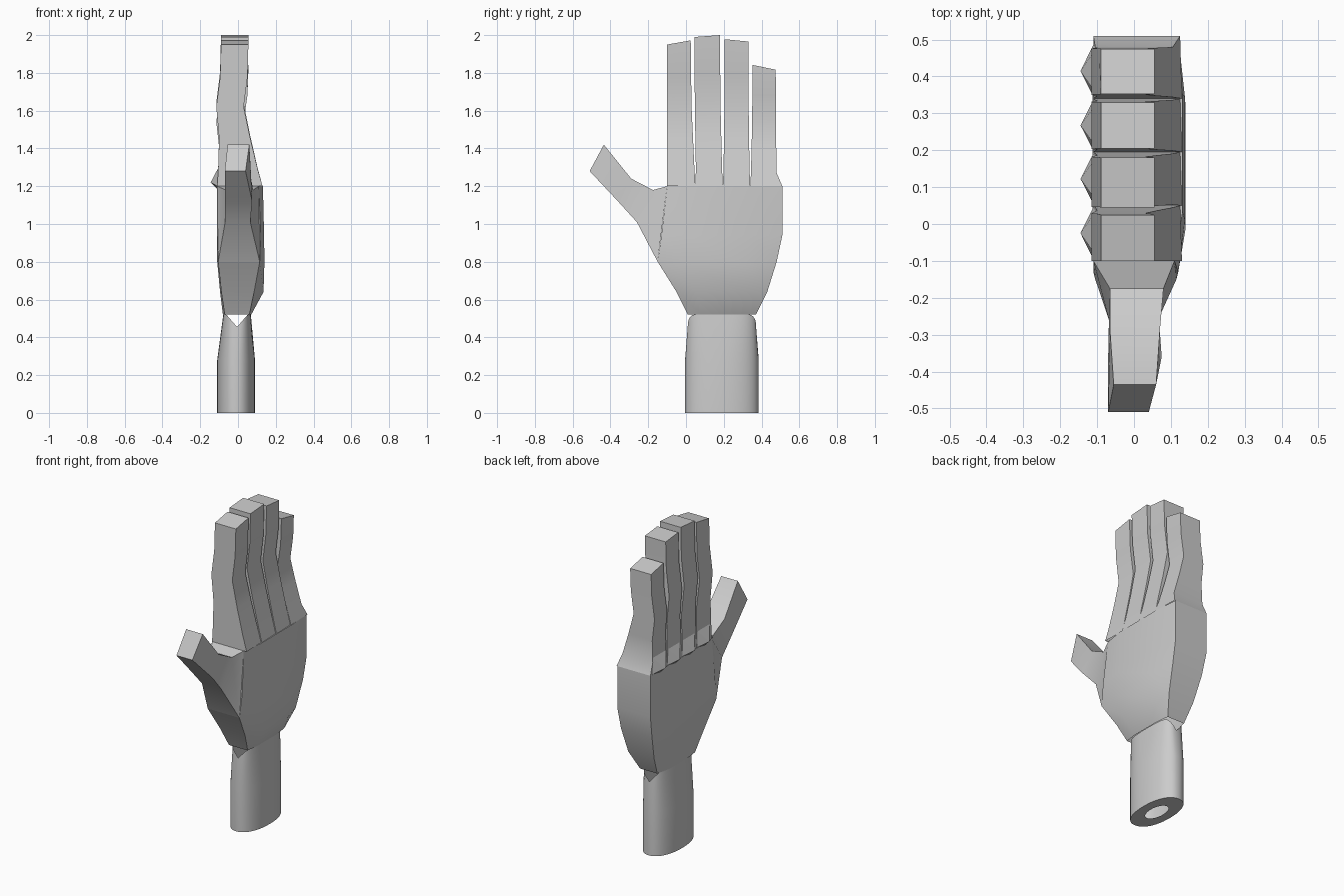
import bpy, bmesh, math
from mathutils import Vector

if "Cube" in bpy.data.objects:
    bpy.data.objects.remove(bpy.data.objects["Cube"])


def finish(name, bm, angle=30):
    bmesh.ops.recalc_face_normals(bm, faces=bm.faces)
    me = bpy.data.meshes.new(name)
    bm.to_mesh(me)
    bm.free()
    ob = bpy.data.objects.new(name, me)
    bpy.context.collection.objects.link(ob)
    bpy.ops.object.select_all(action='DESELECT')
    ob.select_set(True)
    bpy.context.view_layer.objects.active = ob
    if angle:
        bpy.ops.object.shade_smooth_by_angle(angle=math.radians(angle))
    return ob


def loft(name, rings, cap_start=False, cap_end=True, angle=30):
    """Skin a list of equal-length closed rings."""
    bm = bmesh.new()
    vs = [[bm.verts.new(p) for p in r] for r in rings]
    n = len(vs[0])
    for a, b in zip(vs, vs[1:]):
        for i in range(n):
            j = (i + 1) % n
            bm.faces.new((a[i], a[j], b[j], b[i]))
    if cap_start:
        bm.faces.new(vs[0])
    if cap_end:
        bm.faces.new(vs[-1])
    return finish(name, bm, angle)


# wrist: hollow oval sleeve, ring-shaped bottom, V notches at both narrow ends
def oval(z, cx, cy, rx, ry, power=1.0, notch=False, n=48):
    ring = []
    for i in range(n):
        a = 2 * math.pi * i / n
        c, s = math.cos(a), math.sin(a)
        x = cx + rx * math.copysign(abs(c) ** power, c)
        y = cy + ry * math.copysign(abs(s) ** power, s)
        h = min(z, 0.455 + 1.15 * abs(x - cx)) if notch else z
        ring.append((x, y, h))
    return ring


loft("wrist", [
    oval(0, -0.01, 0.19, 0.045, 0.088),
    oval(0, -0.01, 0.19, 0.10, 0.195, 0.9),
    oval(0.28, -0.01, 0.19, 0.10, 0.195, 0.9),
    oval(0.52, -0.005, 0.19, 0.073, 0.18, 0.6, True)], cap_end=False)


# palm: stacked sections with a flat thumb side and little-finger side
def palm_ring(z, y0, y1, e0, mid, e1):
    ya, yb = y0 + (y1 - y0) * 0.22, y0 + (y1 - y0) * 0.74
    return [(e0[0], y0, z), (mid[0], ya, z), (mid[0], yb, z), (e1[0], y1, z),
            (e1[1], y1, z), (mid[1], yb, z), (mid[1], ya, z), (e0[1], y0, z)]


loft("palm", [
    palm_ring(0.52, 0.01, 0.37, (-0.07, 0.06), (-0.08, 0.07), (-0.06, 0.06)),
    palm_ring(0.64, -0.05, 0.43, (-0.088, 0.085), (-0.095, 0.135), (-0.08, 0.10)),
    palm_ring(0.80, -0.15, 0.48, (-0.105, 0.115), (-0.11, 0.14), (-0.10, 0.115)),
    palm_ring(0.94, -0.13, 0.51, (-0.11, 0.12), (-0.112, 0.138), (-0.11, 0.12)),
    palm_ring(1.20, -0.10, 0.51, (-0.11, 0.11), (-0.112, 0.132), (-0.11, 0.12))])


# thumb: four-sided loft leaving the palm at an angle
def thumb_ring(low, high, xl, xh):
    return [(xl[0], *low), (xl[1], *low), (xh[1], *high), (xh[0], *high)]


loft("thumb", [
    thumb_ring((-0.15, 0.80), (-0.10, 1.20), (-0.105, 0.115), (-0.11, 0.11)),
    thumb_ring((-0.26, 1.01), (-0.175, 1.18), (-0.068, 0.065), (-0.065, 0.08)),
    thumb_ring((-0.36, 1.12), (-0.29, 1.24), (-0.07, 0.075), (-0.065, 0.07)),
    thumb_ring((-0.51, 1.28), (-0.435, 1.42), (-0.07, 0.04), (-0.055, 0.06))])


# fingers: name, base y range, tip y range, tip heights, joint height
fingers = [
    ("index_finger", -0.10, 0.05, -0.10, 0.025, 1.95, 1.972, 1.62),
    ("middle_finger", 0.05, 0.195, 0.045, 0.18, 1.99, 2.0, 1.64),
    ("ring_finger", 0.195, 0.34, 0.205, 0.33, 1.978, 1.966, 1.63),
    ("little_finger", 0.34, 0.51, 0.352, 0.475, 1.842, 1.817, 1.54)]

for name, b0, b1, t0, t1, z0, z1, zj in fingers:
    outer = name == "little_finger"
    n1 = 0.48 if outer else b1 - 0.003

    def sec(z, f, xa, xb, zz=None):
        ya = (b0 + 0.003) * (1 - f) + t0 * f if b0 > 0 else -0.10
        yb = n1 * (1 - f) + t1 * f
        w = z if zz is None else zz
        return [(xa, ya, z), (xb, ya, z), (xb, yb, w), (xa, yb, w)]

    s = (zj - 1.2) / 0.43
    base = [(-0.11, b0, 1.2), (0.13, b0, 1.2), (0.125, b1, 1.2), (-0.11, b1, 1.2)]
    loft(name, [
        base,
        sec(1.2 + 0.09 * s, 0.1, -0.105, 0.105),
        sec(1.2 + 0.26 * s, 0.45, -0.10, 0.065),
        sec(zj, 0.8, -0.115, 0.03),
        sec(zj + 0.47 * (z0 - zj), 0.9, -0.095, 0.05),
        sec(z0, 1.0, -0.09, 0.055, z1)])

    # knuckle: small pyramid on the back of the hand
    bm = bmesh.new()
    k1 = min(b1, 0.49)
    ym = (b0 + k1) / 2
    p = [bm.verts.new(v) for v in ((-0.108, b0, 1.2), (-0.108, ym, 1.185),
                                   (-0.108, k1, 1.2), (-0.103, k1 - 0.015, 1.30),
                                   (-0.103, b0 + 0.015, 1.30))]
    tip = bm.verts.new((-0.145, ym, 1.22))
    for i in range(5):
        bm.faces.new((p[i], p[(i + 1) % 5], tip))
    bm.faces.new(p)
    finish(name.replace("finger", "knuckle"), bm)
